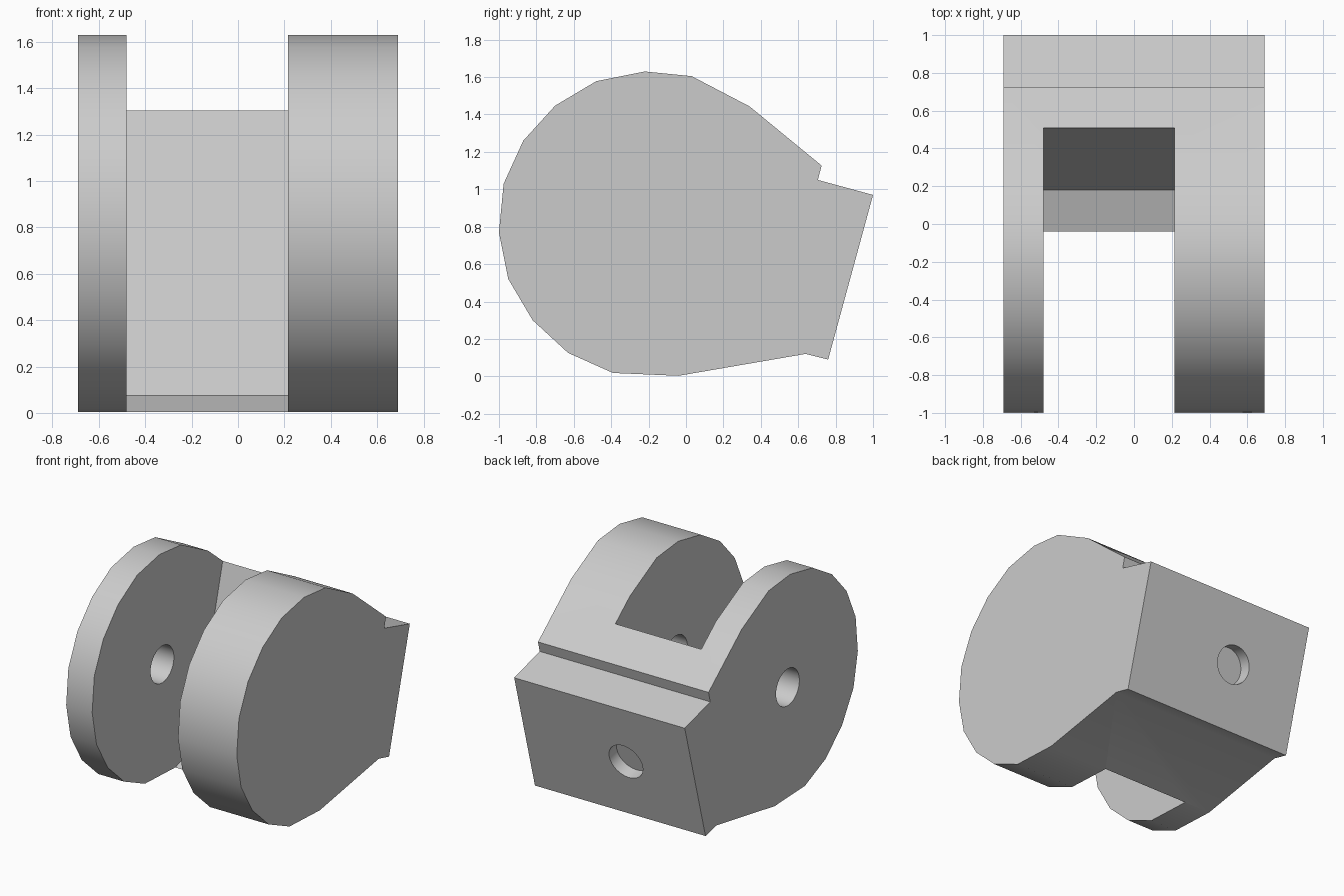
import bpy
import math
from mathutils import Vector

cube = bpy.data.objects.get("Cube")
if cube:
    bpy.data.objects.remove(cube, do_unlink=True)

grey = bpy.data.materials.new("light_grey")
grey.use_nodes = True
grey.diffuse_color = (0.6, 0.6, 0.6, 1)
grey.node_tree.nodes["Principled BSDF"].inputs["Base Color"].default_value = (0.6, 0.6, 0.6, 1)


def prism(name, outline, x0, x1):
    """Extrude a (y, z) outline from x0 to x1."""
    n = len(outline)
    verts = [(x, y, z) for x in (x0, x1) for y, z in outline]
    faces = [tuple(reversed(range(n))), tuple(range(n, 2 * n))]
    faces += [(i, (i + 1) % n, n + (i + 1) % n, n + i) for i in range(n)]
    mesh = bpy.data.meshes.new(name)
    mesh.from_pydata(verts, [], faces)
    mesh.materials.append(grey)
    obj = bpy.data.objects.new(name, mesh)
    bpy.context.collection.objects.link(obj)
    return obj


def rod(name, start, end, radius):
    """Cylinder between two points."""
    start, end = Vector(start), Vector(end)
    axis = end - start
    bpy.ops.mesh.primitive_cylinder_add(
        vertices=32, radius=radius, depth=axis.length, location=(start + end) / 2,
        rotation=axis.to_track_quat('Z', 'Y').to_euler())
    obj = bpy.context.object
    obj.name = name
    obj.data.materials.append(grey)
    return obj


# Rounded block with a stepped, tilted rear flange (counter-clockwise outline)
outline = [(-0.04, 0.003), (0.64, 0.12), (0.76, 0.09), (1.0, 0.97), (0.705, 1.05),
           (0.725, 1.127), (0.34, 1.443), (0.03, 1.605), (-0.22, 1.63), (-0.48, 1.578),
           (-0.70, 1.447), (-0.87, 1.26), (-0.975, 1.03), (-1.0, 0.77), (-0.95, 0.52),
           (-0.82, 0.30), (-0.63, 0.125), (-0.39, 0.018)]
body = prism("clevis_body", outline, -0.69, 0.69)

# Slot between the ears, with a back wall parallel to the flange
slot = prism("slot_cutter", [(-1.2, -0.377), (0.18, 0.075), (0.696, 2.0), (-1.2, 2.0)],
             -0.48, 0.215)

# Pin hole through the thin ear, ending blind in the thick ear
pin_hole = rod("pin_hole_cutter", (-1, -0.19, 0.815), (0.475, -0.19, 0.815), 0.135)

# Shallow round recess in the rear face
rear = Vector((-0.13, 0.88, 0.53))
normal = Vector((0, 0.88, -0.24)).normalized()
recess = rod("recess_cutter", rear - normal * 0.09, rear + normal * 0.2, 0.135)

bpy.context.view_layer.objects.active = body
for cutter in (slot, pin_hole, recess):
    cutter.hide_render = True
    mod = body.modifiers.new("cut", 'BOOLEAN')
    mod.operation = 'DIFFERENCE'
    mod.solver = 'EXACT'
    mod.object = cutter
    bpy.ops.object.modifier_apply(modifier=mod.name)
    bpy.data.objects.remove(cutter, do_unlink=True)

# Smooth the rounded rim and hole walls, keep corners crisp
bpy.ops.object.select_all(action='DESELECT')
body.select_set(True)
bpy.context.view_layer.objects.active = body
bpy.ops.object.shade_smooth_by_angle(angle=math.radians(30))
